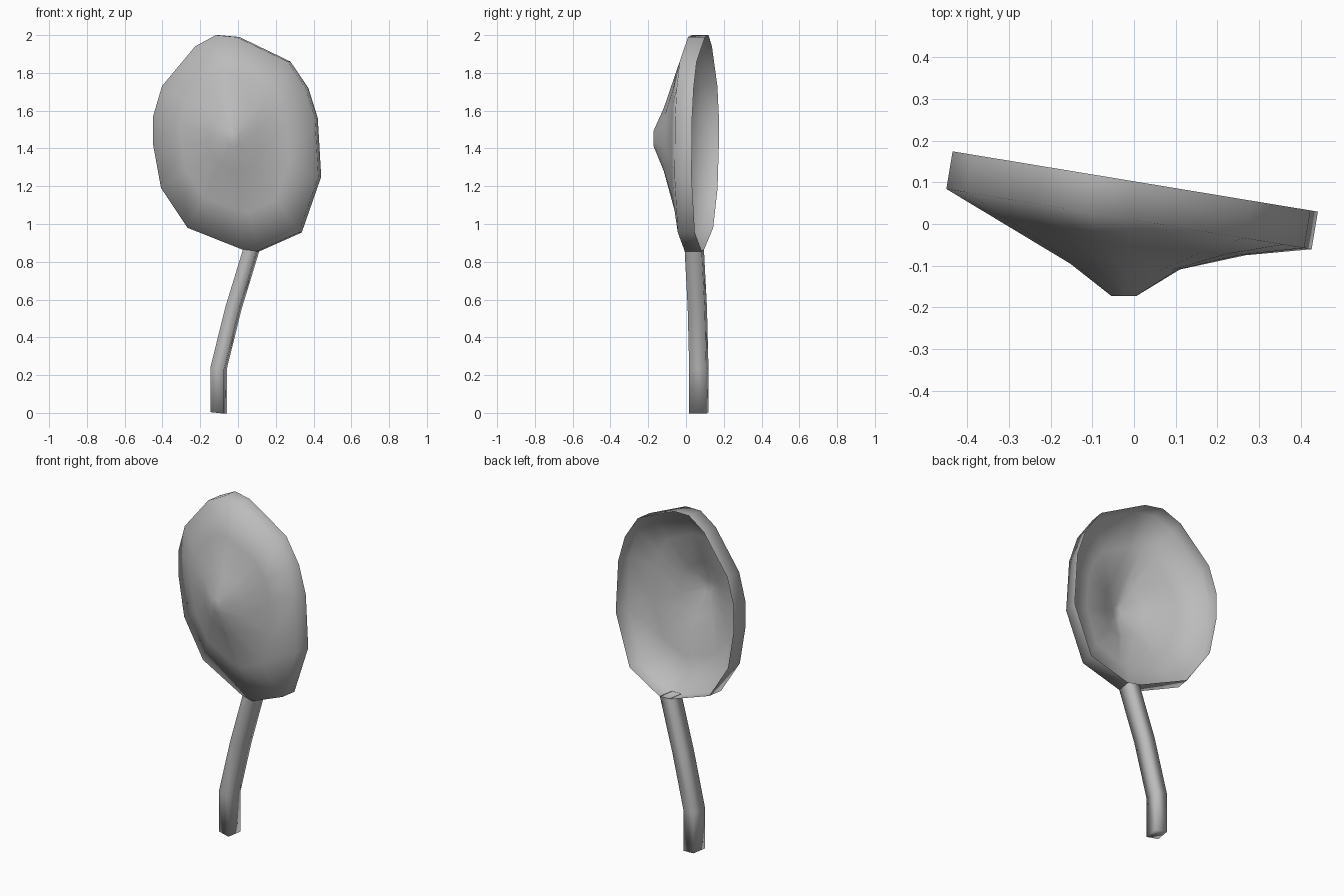
import bpy
import bmesh
from mathutils import Vector

default = bpy.data.objects.get("Cube")
if default:
    bpy.data.objects.remove(default, do_unlink=True)

grey = bpy.data.materials.new("plain grey")
grey.use_nodes = True
colour = (0.5, 0.5, 0.5, 1)
grey.diffuse_color = colour
grey.node_tree.nodes["Principled BSDF"].inputs["Base Color"].default_value = colour

# Half depth of the rim band and of the stem, slightly turned about z
HALF = Vector((0.0075, 0.045, 0))
APEX = Vector((-0.025, -0.172, 1.455))

# Rim outline (x, z), clockwise from the top
OUTLINE = [(-0.11, 2.0), (0.0, 1.99), (0.27, 1.86), (0.365, 1.72), (0.415, 1.56),
           (0.433, 1.25), (0.33, 0.955), (0.105, 0.855), (0.03, 0.865), (-0.26, 0.98),
           (-0.40, 1.19), (-0.442, 1.42), (-0.442, 1.57), (-0.395, 1.73), (-0.22, 1.94)]


def loft(name, rings, caps, angle):
    """Skin a list of equal rings and cap the chosen ones."""
    bm = bmesh.new()
    loops = [[bm.verts.new(p) for p in ring] for ring in rings]
    count = len(loops[0])
    for a, b in zip(loops, loops[1:]):
        for i in range(count):
            j = (i + 1) % count
            bm.faces.new((a[i], a[j], b[j], b[i]))
    for k in caps:
        bm.faces.new(loops[k])
    bmesh.ops.recalc_face_normals(bm, faces=bm.faces)
    mesh = bpy.data.meshes.new(name)
    bm.to_mesh(mesh)
    bm.free()
    mesh.materials.append(grey)
    obj = bpy.data.objects.new(name, mesh)
    bpy.context.collection.objects.link(obj)
    bpy.ops.object.select_all(action="DESELECT")
    obj.select_set(True)
    bpy.context.view_layer.objects.active = obj
    bpy.ops.object.shade_smooth_by_angle(angle=angle)
    return obj


# Open dish: back rim, front rim, hollowed middle ring and blunt nose
middle = [Vector((x, 0.056 - 0.165 * x, z)) for x, z in OUTLINE]
back = [p + HALF for p in middle]
front = [p - HALF for p in middle]


def toward_rim(t, hollow):
    ring = []
    for p in front:
        q = APEX.lerp(p, t)
        q.y += hollow * max(0, p.x / 0.43)
        ring.append(q)
    return ring


nose = toward_rim(0.07, 0)
for p in nose:
    p.y = APEX.y
loft("dish", [back, front, toward_rim(0.65, 0.025), toward_rim(0.3, 0.03), nose], [-1], 1.5)

# Bent square stem rising into the bottom of the rim
PATH = [(-0.103, 0.068, 0), (-0.103, 0.068, 0.235), (-0.024, 0.06, 0.555), (0.07, 0.044, 0.862)]
side = Vector((0.036, -0.006, -0.004))
sections = [[c + side + HALF, c + side - HALF, c - side - HALF, c - side + HALF]
            for c in map(Vector, PATH)]
loft("stem", sections, [0], 1.6)
